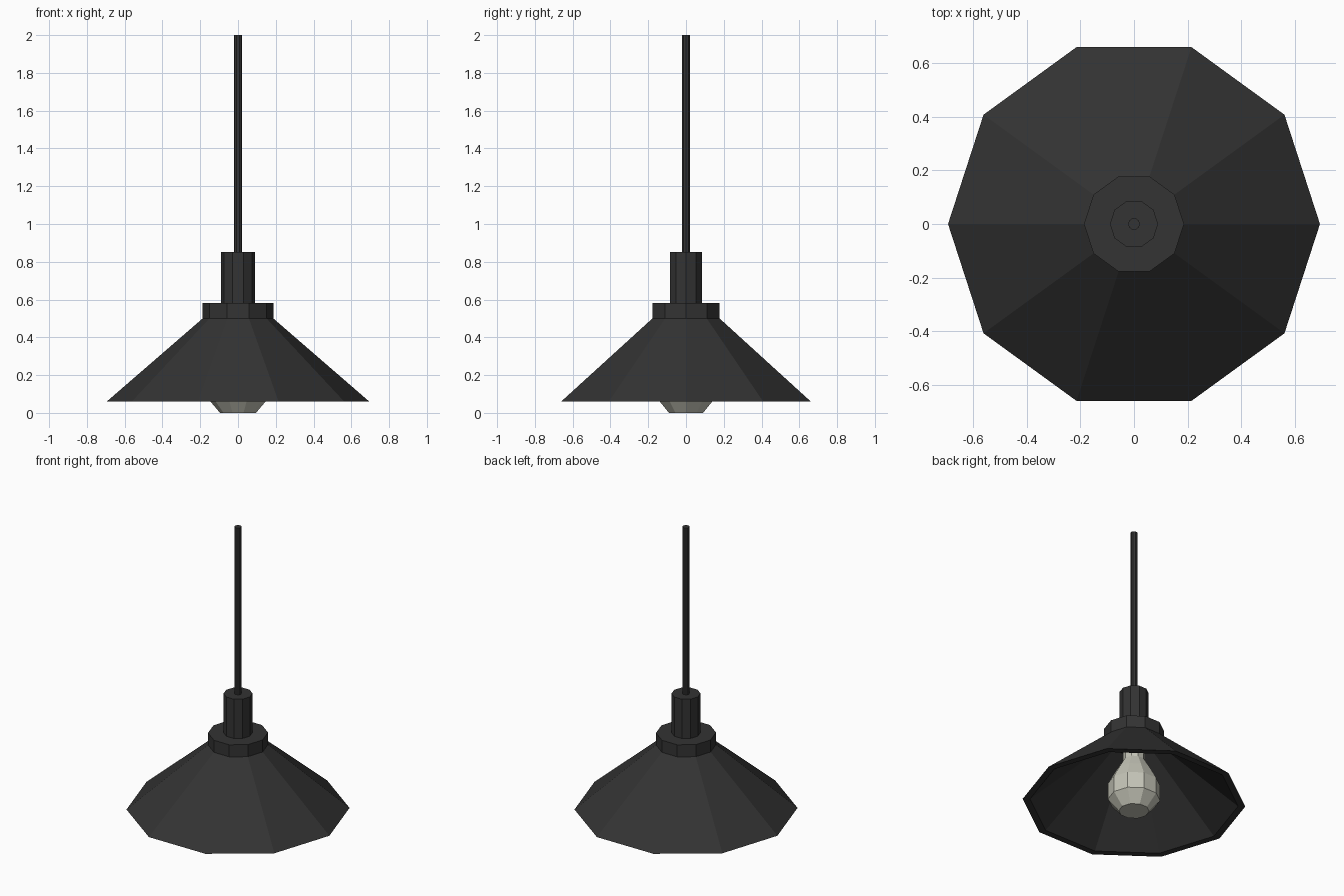
import bpy, bmesh, math

if "Cube" in bpy.data.objects:
    bpy.data.objects.remove(bpy.data.objects["Cube"])

SIDES = 10


def material(name, rgb):
    m = bpy.data.materials.new(name)
    m.diffuse_color = (*rgb, 1.0)
    m.use_nodes = True
    m.node_tree.nodes["Principled BSDF"].inputs["Base Color"].default_value = m.diffuse_color
    return m


black = material("black_metal", (0.033, 0.033, 0.033))
glass = material("warm_grey_glass", (0.55, 0.55, 0.47))


def lathe(name, profile, mat, closed=False):
    """Revolve (radius, z) points into a ten-sided flat-faced solid."""
    bm = bmesh.new()
    rings = []
    for r, z in profile:
        rings.append([bm.verts.new((r * math.cos(math.tau * i / SIDES),
                                    r * math.sin(math.tau * i / SIDES), z))
                      for i in range(SIDES)])
    pairs = list(zip(rings, rings[1:]))
    if closed:
        pairs.append((rings[-1], rings[0]))
    else:
        bm.faces.new(rings[0])
        bm.faces.new(rings[-1])
    for a, b in pairs:
        for i in range(SIDES):
            j = (i + 1) % SIDES
            bm.faces.new((a[i], a[j], b[j], b[i]))
    bmesh.ops.recalc_face_normals(bm, faces=bm.faces[:])
    mesh = bpy.data.meshes.new(name)
    bm.to_mesh(mesh)
    bm.free()
    mesh.materials.append(mat)
    ob = bpy.data.objects.new(name, mesh)
    bpy.context.collection.objects.link(ob)
    return ob


# Conical shade with a flat rim, hollow inside, and its raised collar
lathe("shade", [(0.148, 0.49), (0.65, 0.06), (0.695, 0.06), (0.187, 0.50),
                (0.187, 0.583), (0.0895, 0.583), (0.0895, 0.49)],
      black, closed=True)

# Lamp socket passing through the collar, with a plate closing the shade
lathe("shade_ceiling", [(0.15, 0.488), (0.15, 0.50)], black)
lathe("socket", [(0.09, 0.495), (0.09, 0.853)], black)

# Hanging rod
lathe("rod", [(0.022, 0.85), (0.022, 2.0)], black)

# Faceted bulb with a narrow neck
lathe("bulb", [(0.095, 0.0), (0.163, 0.08), (0.163, 0.19), (0.115, 0.28),
               (0.068, 0.36), (0.068, 0.489)], glass)
